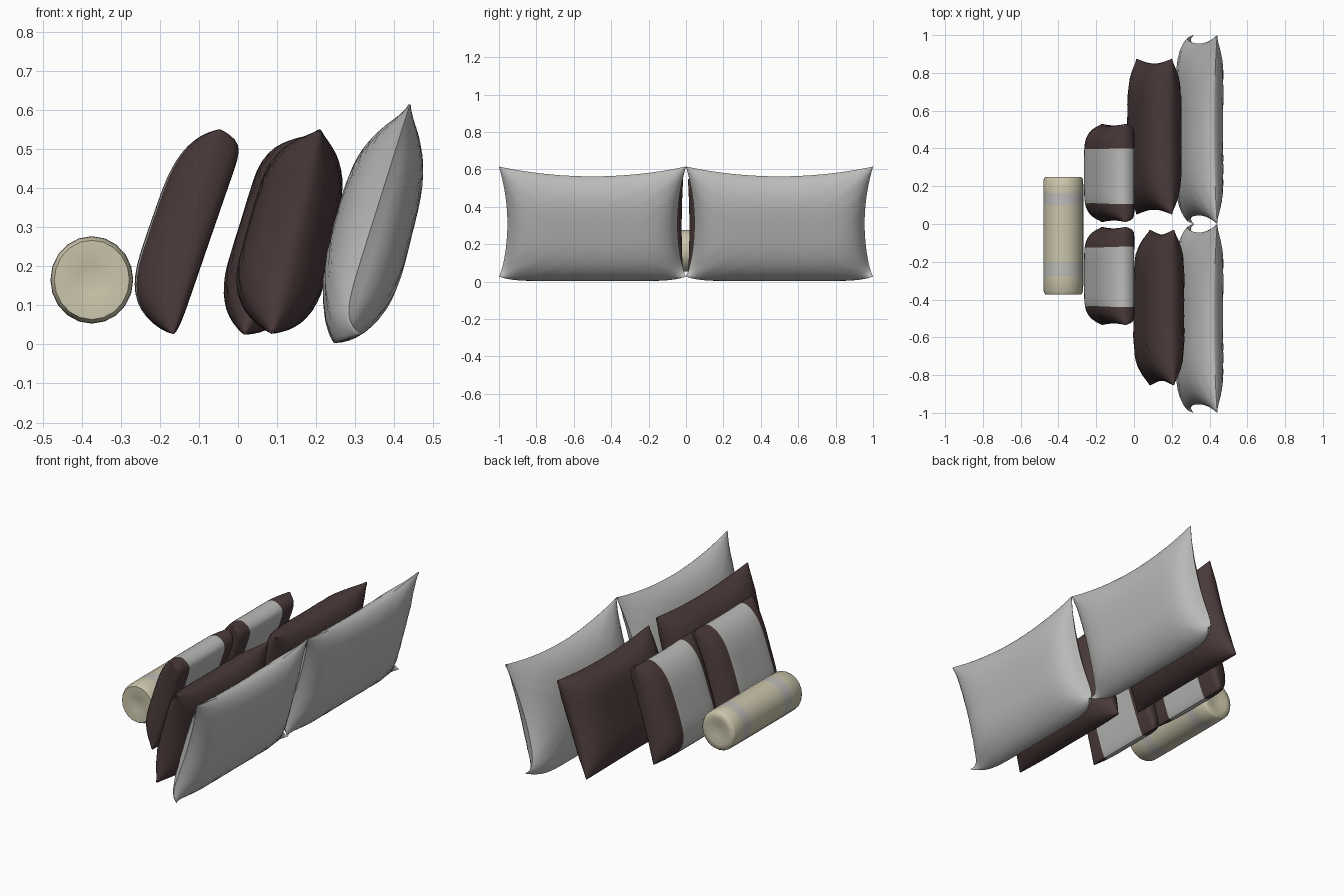
import bpy, bmesh, math
from mathutils import Vector

if "Cube" in bpy.data.objects:
    bpy.data.objects.remove(bpy.data.objects["Cube"])


def material(name, rgb):
    m = bpy.data.materials.new(name)
    m.diffuse_color = (*rgb, 1)
    m.use_nodes = True
    m.node_tree.nodes["Principled BSDF"].inputs["Base Color"].default_value = m.diffuse_color
    return m


GREY = material("soft_grey", (0.50, 0.50, 0.49))
BROWN = material("dark_brown", (0.070, 0.042, 0.043))
CREAM = material("cream", (0.60, 0.56, 0.41))
STRIPE = material("stripe_grey", (0.52, 0.51, 0.48))


def finish(bm, name, mats, angle):
    bmesh.ops.remove_doubles(bm, verts=bm.verts, dist=1e-5)
    bmesh.ops.recalc_face_normals(bm, faces=bm.faces)
    me = bpy.data.meshes.new(name)
    bm.to_mesh(me)
    bm.free()
    for m in mats:
        me.materials.append(m)
    ob = bpy.data.objects.new(name, me)
    bpy.context.collection.objects.link(ob)
    bpy.ops.object.select_all(action='DESELECT')
    ob.select_set(True)
    bpy.context.view_layer.objects.active = ob
    bpy.ops.object.shade_smooth_by_angle(angle=math.radians(angle))
    return ob


def pillow(name, y0, y1, bottom, top, front, back, mats, band=None, flange=1.0,
           power=(3, 3), back_power=None, soft=(0.7, 0.7), pinch=(0.02, 0.02, 0.02),
           curl=0.0, skew=(0, 0), wrinkle=0.0):
    """Leaning cushion: two bulging sheets joined along a seam.
    bottom/top are the (x, z) ends of the seam; pinch = side, top, bottom."""
    yc, hw = (y0 + y1) / 2, (y1 - y0) / 2
    b, t = Vector((bottom[0], 0, bottom[1])), Vector((top[0], 0, top[1]))
    mid, hl, d = (b + t) / 2, (t - b).length / 2, (t - b).normalized()
    n = Vector((-d.z, 0, d.x))                      # points to the front side
    n_seg = 28
    vs = [math.sin(math.pi / 2 * (2 * i / n_seg - 1)) for i in range(n_seg + 1)]
    us = list(vs)
    bu = []
    if band:                                        # grid lines on band edges
        bu = [(y - yc) / hw for y in band]
        us = sorted([u for u in us if min(abs(u - x) for x in bu) > 0.02] + bu)

    def swell(a, p, e):
        return max(0.0, 1 - abs(a / flange) ** p) ** e

    bm = bmesh.new()
    sides = ((1, front, skew[0], power, soft[0]),
             (-1, back, skew[1], back_power or power, soft[1]))
    for sign, thick, sk, pw, e in sides:
        rows = []
        for u in us:
            row = []
            for v in vs:
                y = yc + u * (hw - pinch[0] * (1 - v * v))
                s = v * hl
                s -= max(v, 0) ** 2 * pinch[1] * (1 - u * u)
                s += max(-v, 0) ** 2 * pinch[2] * (1 - u * u)
                inner = abs(u) < 0.9999 and abs(v) < 0.9999
                h = thick * swell(u, pw[0], e) * swell(v, pw[1], e) * (1 + sk * v)
                # soft creases running in from the corners
                edge = abs(u * v) * (1 - u * u) * (1 - v * v)
                h += wrinkle * edge * math.sin(22 * (abs(u) - abs(v)))
                h += 0.004 if inner else 0
                p = mid + d * s + n * (sign * h) + Vector((0, y, 0))
                # bottom corners curl backwards
                c = curl * abs(u) ** 8 * max(-v, 0) ** 6
                p += Vector((c, 0, 0.35 * c))
                row.append(bm.verts.new(p))
            rows.append(row)
        for i in range(len(us) - 1):
            m = (us[i] + us[i + 1]) / 2
            for j in range(n_seg):
                f = bm.faces.new((rows[i][j], rows[i + 1][j],
                                  rows[i + 1][j + 1], rows[i][j + 1]))
                f.material_index = 1 if band and bu[0] < m < bu[1] else 0
    return finish(bm, name, mats, 40)


# Large grey pillows at the back
for name, y0, y1 in (("large_pillow_left", -1.0, 0.0), ("large_pillow_right", 0.0, 1.0)):
    pillow(name, y0, y1, (0.247, 0.003), (0.44, 0.615), 0.091, 0.102, [GREY],
           flange=0.99, power=(5, 2.5), back_power=(7, 3), soft=(0.75, 0.7),
           pinch=(0.045, 0.055, 0.0), curl=0.07, skew=(0.1, -0.2), wrinkle=0.02)

# Medium dark pillows
pillow("medium_pillow_left", -0.855, -0.03, (0.085, 0.027), (0.21, 0.55), 0.117, 0.095,
       [BROWN], power=(5, 4), pinch=(0.025, 0.025, 0.005), skew=(-0.1, -0.1), wrinkle=0.02)
pillow("medium_pillow_right", 0.05, 0.875, (0.015, 0.025), (0.2, 0.54), 0.102, 0.105,
       [BROWN], power=(5, 4.5), back_power=(5, 3.5), pinch=(0.025, 0.025, 0.005),
       skew=(0.12, 0), wrinkle=0.02)

# Small banded cushions, boxy and flat at the rear
for name, y0, y1, band in (("small_cushion_left", -0.535, -0.015, (-0.44, -0.12)),
                           ("small_cushion_right", 0.01, 0.53, (0.105, 0.40))):
    pillow(name, y0, y1, (-0.168, 0.027), (-0.045, 0.55), 0.115, 0.036, [BROWN, GREY],
           band=band, power=(6, 4), back_power=(24, 14), soft=(0.65, 0.8),
           pinch=(0.008, 0.008, 0.0), skew=(-0.24, 0.75))

# Bolster: lathe along y with lightly dished ends and two pale stripes
SIDES = 20
profile = [(-0.362, 0.0), (-0.368, 0.035), (-0.373, 0.07), (-0.373, 0.096),
           (-0.355, 0.105), (-0.275, 0.106), (-0.205, 0.106), (0.10, 0.106),
           (0.165, 0.106), (0.235, 0.105), (0.249, 0.096), (0.249, 0.07),
           (0.244, 0.035), (0.238, 0.0)]
bm = bmesh.new()
rings = []
for y, r in profile:
    rings.append([bm.verts.new((-0.374 + r * math.cos(2 * math.pi * k / SIDES), y,
                                0.165 + 1.055 * r * math.sin(2 * math.pi * k / SIDES)))
                  for k in range(SIDES)])
for i in range(len(rings) - 1):
    for k in range(SIDES):
        q = (k + 1) % SIDES
        f = bm.faces.new((rings[i][k], rings[i][q], rings[i + 1][q], rings[i + 1][k]))
        f.material_index = 1 if i in (5, 7) else 0
finish(bm, "bolster", [CREAM, STRIPE], 60)
